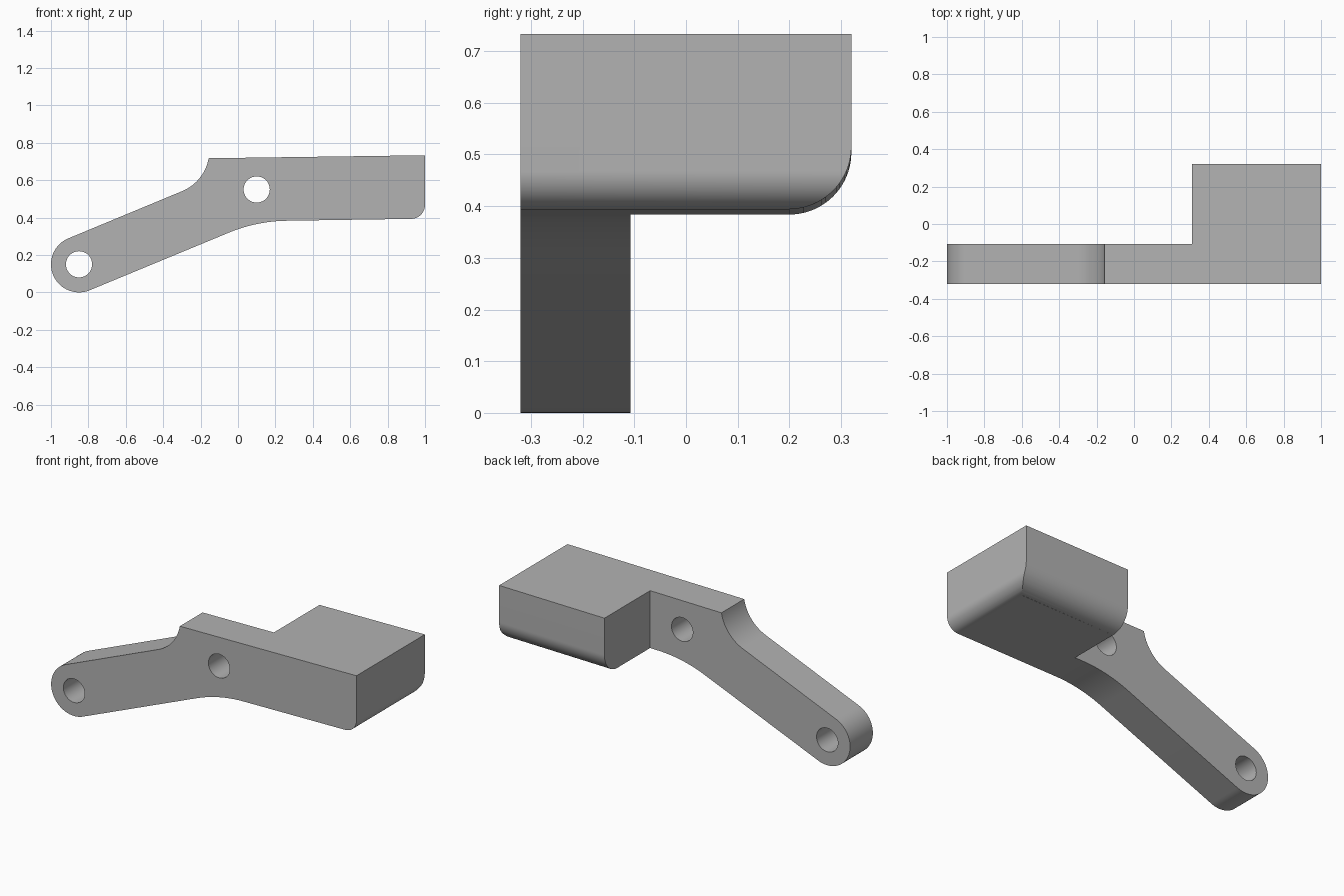
import bpy, bmesh
from math import sin, cos, radians
from mathutils import Vector

cube = bpy.data.objects.get("Cube")
if cube:
    bpy.data.objects.remove(cube, do_unlink=True)

grey = bpy.data.materials.new("plain grey")
grey.use_nodes = True
grey.diffuse_color = (0.45, 0.45, 0.45, 1)
grey.node_tree.nodes["Principled BSDF"].inputs["Base Color"].default_value = grey.diffuse_color


def arc(cx, cy, r, start, end, steps=20):
    angles = [radians(start + (end - start) * i / steps) for i in range(steps + 1)]
    return [(cx + r * cos(a), cy + r * sin(a)) for a in angles]


def prism(name, outline, place, sweep):
    """Sweep a 2D outline, mapped into space by place(), along a vector."""
    bm = bmesh.new()
    face = bm.faces.new([bm.verts.new(place(u, v)) for u, v in outline])
    new = bmesh.ops.extrude_face_region(bm, geom=[face])["geom"]
    bmesh.ops.translate(bm, vec=Vector(sweep),
                        verts=[g for g in new if isinstance(g, bmesh.types.BMVert)])
    bmesh.ops.recalc_face_normals(bm, faces=bm.faces)
    mesh = bpy.data.meshes.new(name)
    bm.to_mesh(mesh)
    bm.free()
    mesh.materials.append(grey)
    obj = bpy.data.objects.new(name, mesh)
    bpy.context.collection.objects.link(obj)
    return obj


def along_y(name, outline, y0, y1):
    return prism(name, outline, lambda x, z: (x, y0, z), (0, y1 - y0, 0))


# Side outline: round arm end, bend, rounded block corner, flat top, step curve
outline = (arc(-0.85, 0.15, 0.15, 112.5, 292.5, 32)
           + arc(0.272, -0.456, 0.839, 112.5, 90.9)
           + arc(0.925, 0.468, 0.075, -89, 0)
           + [(1, 0.733), (-0.157, 0.717)]
           + arc(-0.388, 0.758, 0.2345, -10, -67.5)[1:])
lever = along_y("lever_arm_with_block", outline, -0.32, 0.32)

# Cutters: space behind the arm, two pin holes, rounded lower rear edge
notch = [(-1.2, -0.2), (0.31, -0.2), (0.31, 1), (-1.2, 1)]
edge = [(0.2, 0.2)] + arc(0.2, 0.504, 0.12, -90, 0) + [(0.5, 0.504), (0.5, 0.2)]
cutters = [
    along_y("rear_notch_cutter", notch, -0.107, 0.6),
    along_y("pivot_hole_cutter", arc(-0.85, 0.15, 0.07, 0, 351, 39), -0.5, 0.5),
    along_y("middle_hole_cutter", arc(0.1, 0.55, 0.07, 0, 351, 39), -0.5, 0.5),
    prism("rear_edge_cutter", edge, lambda y, z: (0.2, y, z - 0.002), (1, 0, 0.0165)),
]
for cutter in cutters:
    cutter.hide_render = True
    mod = lever.modifiers.new(cutter.name, "BOOLEAN")
    mod.operation = "DIFFERENCE"
    mod.solver = "EXACT"
    mod.object = cutter

# Bake the cuts, drop the cutters, smooth the curved faces
bpy.ops.object.select_all(action="DESELECT")
bpy.context.view_layer.objects.active = lever
lever.select_set(True)
for mod in list(lever.modifiers):
    bpy.ops.object.modifier_apply(modifier=mod.name)
for cutter in cutters:
    bpy.data.objects.remove(cutter, do_unlink=True)
bpy.ops.object.shade_smooth_by_angle(angle=radians(25))
